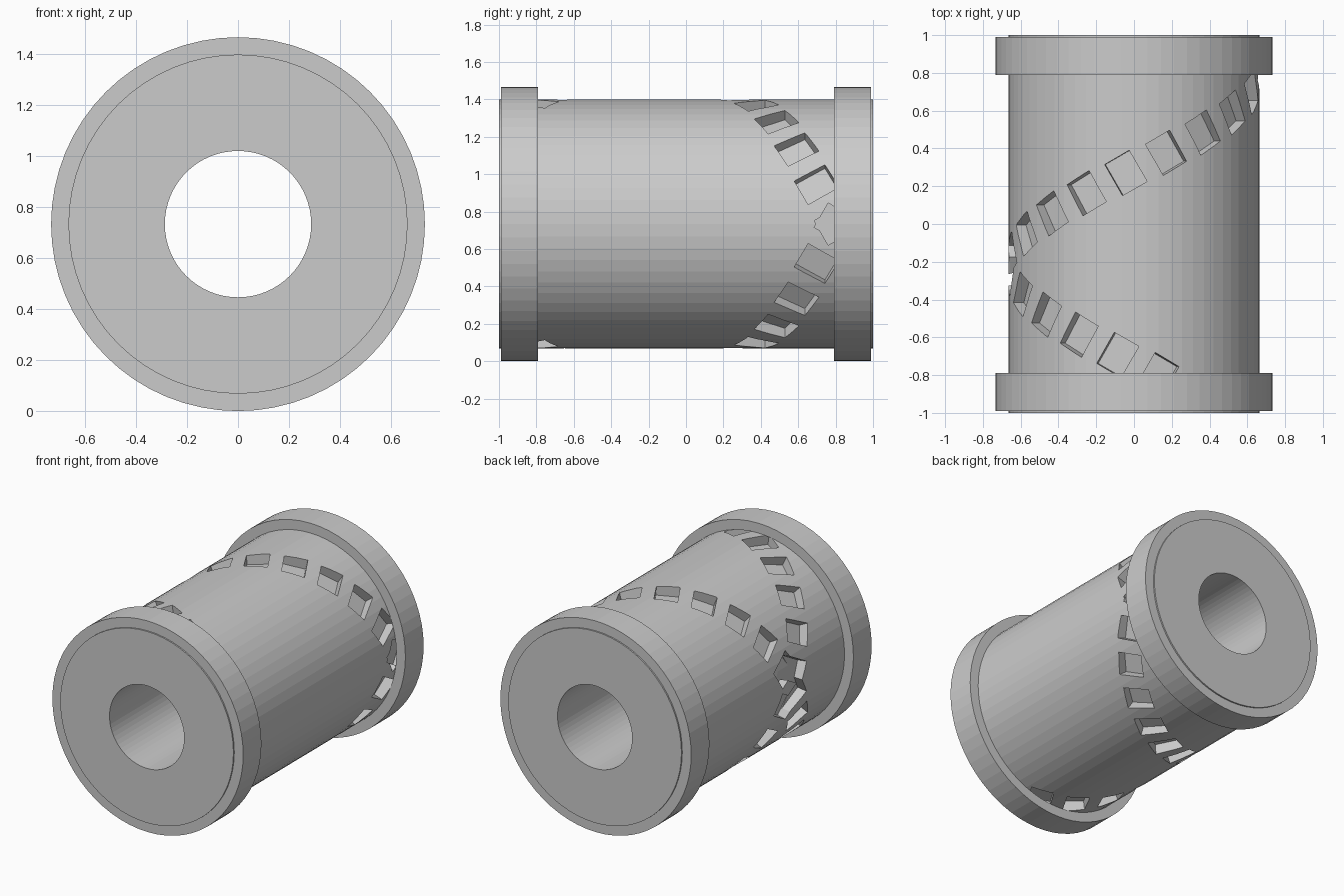
import bpy, bmesh
from math import cos, sin, radians, pi
from mathutils import Matrix, Vector

if "Cube" in bpy.data.objects:
    bpy.data.objects.remove(bpy.data.objects["Cube"])

SEG = 64
AXIS_Z = 0.733      # height of the roller axis
BODY_R, FLANGE_R, BORE_R = 0.665, 0.733, 0.287


def finish(name, bm):
    bmesh.ops.recalc_face_normals(bm, faces=bm.faces)
    mesh = bpy.data.meshes.new(name)
    bm.to_mesh(mesh)
    bm.free()
    ob = bpy.data.objects.new(name, mesh)
    bpy.context.collection.objects.link(ob)
    return ob


def tube(name, r_in, r_out, y0, y1):
    """Ring-shaped solid along the y axis."""
    bm = bmesh.new()
    profile = [(r_in, y0), (r_out, y0), (r_out, y1), (r_in, y1)]
    rings = []
    for i in range(SEG):
        a = 2 * pi * i / SEG
        rings.append([bm.verts.new((r * cos(a), y, AXIS_Z + r * sin(a))) for r, y in profile])
    for i in range(SEG):
        a, b = rings[i], rings[(i + 1) % SEG]
        for j in range(4):
            k = (j + 1) % 4
            bm.faces.new((a[j], a[k], b[k], b[j]))
    return finish(name, bm)


# Main drum and the two end collars
body = tube("drum", BORE_R, BODY_R, -1.0, 1.0)
tube("front_collar", BODY_R - 0.001, FLANGE_R, -0.99, -0.79)
tube("back_collar", BODY_R - 0.001, FLANGE_R, 0.79, 0.99)

# Two mirrored helical rows of box-shaped pockets
bm = bmesh.new()
tilt = radians(30)
for side in (1, -1):
    for k in range(16):
        th = radians(18.75 * k)
        y = 0.805 - 0.107 * k
        rad = Vector((cos(th), 0, side * sin(th)))
        tan = Vector((-sin(th), 0, side * cos(th)))
        along = tan * cos(tilt) - Vector((0, sin(tilt), 0))
        across = tan * sin(tilt) + Vector((0, cos(tilt), 0))
        pos = rad * BODY_R + Vector((0, y, AXIS_Z))
        m = Matrix((along * 0.15, across * 0.19, rad * 0.14)).transposed().to_4x4()
        m.translation = pos
        bmesh.ops.create_cube(bm, size=1, matrix=m)
cutter = finish("pocket_cutter", bm)
cutter.hide_render = True

mod = body.modifiers.new("pockets", 'BOOLEAN')
mod.operation = 'DIFFERENCE'
mod.solver = 'EXACT'
mod.use_self = True
mod.object = cutter
bpy.context.view_layer.objects.active = body
bpy.ops.object.modifier_apply(modifier=mod.name)
bpy.data.objects.remove(cutter)
